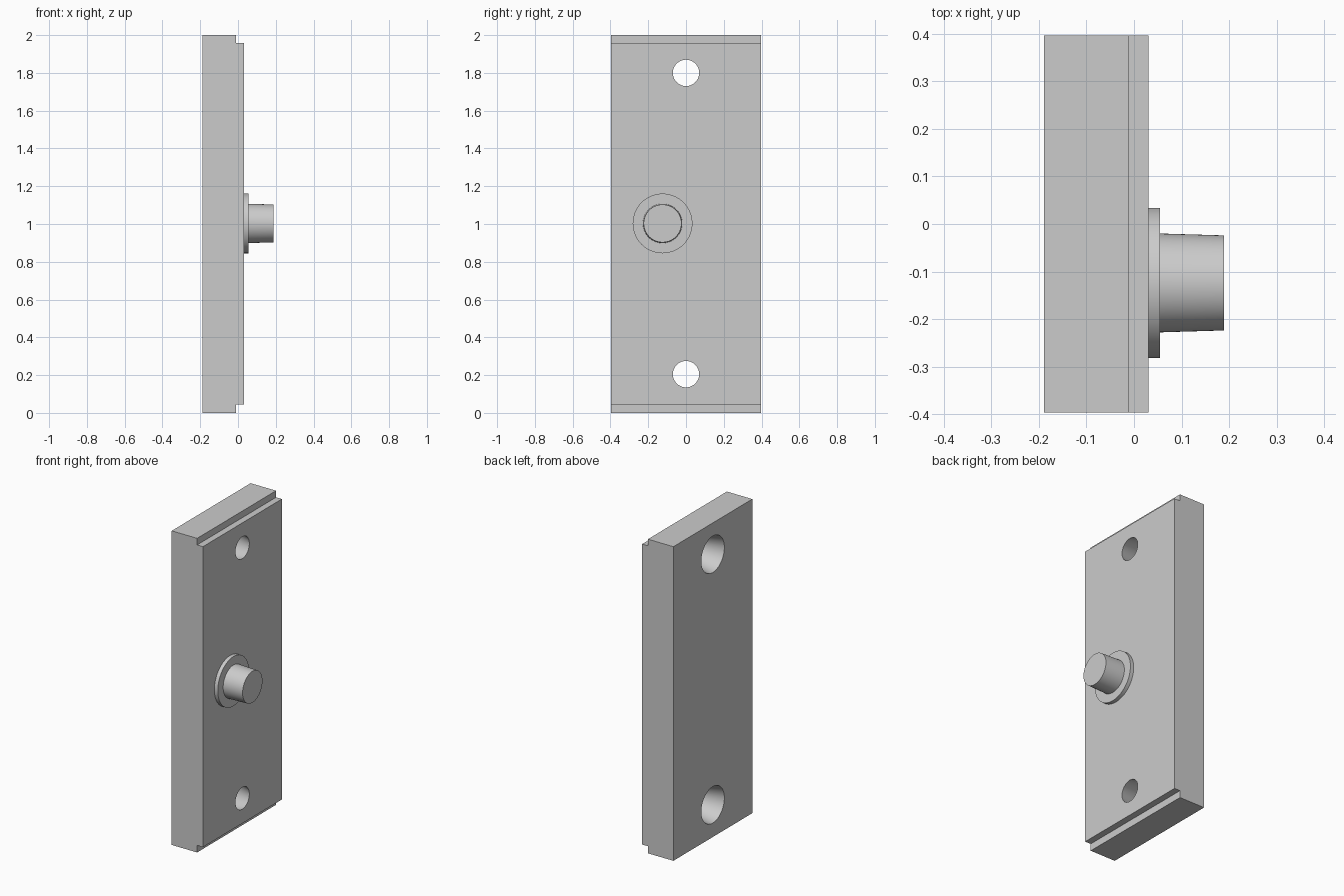
import bpy
import bmesh
from math import radians, pi

if "Cube" in bpy.data.objects:
    bpy.data.objects.remove(bpy.data.objects["Cube"], do_unlink=True)

GREY = (0.6, 0.6, 0.6, 1.0)
metal = bpy.data.materials.new("plain_grey")
metal.use_nodes = True
metal.diffuse_color = GREY
metal.node_tree.nodes["Principled BSDF"].inputs["Base Color"].default_value = GREY

BACK, STEP, FACE, FLANGE, TIP = -0.189, -0.01, 0.031, 0.055, 0.189
HALF_WIDTH = 0.397


def tapered_cylinder(name, x0, x1, r0, r1, y, z):
    """Round part along x, with radius r0 at x0 and r1 at x1."""
    bpy.ops.mesh.primitive_cone_add(vertices=64, radius1=r0, radius2=r1, depth=x1 - x0,
                                    location=((x0 + x1) / 2, y, z), rotation=(0, pi / 2, 0))
    obj = bpy.context.object
    obj.name = name
    obj.data.materials.append(metal)
    bpy.ops.object.shade_smooth_by_angle(angle=radians(30))
    return obj


# Plate: stepped side profile extruded across the width
profile = [(BACK, 0), (STEP, 0), (STEP, 0.045), (FACE, 0.045),
           (FACE, 1.958), (STEP, 1.958), (STEP, 2), (BACK, 2)]
bm = bmesh.new()
side = bm.faces.new([bm.verts.new((x, -HALF_WIDTH, z)) for x, z in profile])
extruded = bmesh.ops.extrude_face_region(bm, geom=[side])
moved = [v for v in extruded["geom"] if isinstance(v, bmesh.types.BMVert)]
bmesh.ops.translate(bm, verts=moved, vec=(0, 2 * HALF_WIDTH, 0))
bmesh.ops.recalc_face_normals(bm, faces=bm.faces)
mesh = bpy.data.meshes.new("mounting_plate")
bm.to_mesh(mesh)
bm.free()
plate = bpy.data.objects.new("mounting_plate", mesh)
bpy.context.collection.objects.link(plate)
mesh.materials.append(metal)

# Tapered screw holes, wider at the back
for z in (0.205, 1.8):
    cutter = tapered_cylinder("hole_cutter", BACK - 0.02, FACE + 0.02, 0.12, 0.0655, 0, z)
    cutter.hide_render = True
    cut = plate.modifiers.new("screw_hole", "BOOLEAN")
    cut.operation = "DIFFERENCE"
    cut.solver = "EXACT"
    cut.object = cutter
    bpy.ops.object.select_all(action="DESELECT")
    plate.select_set(True)
    bpy.context.view_layer.objects.active = plate
    bpy.ops.object.modifier_apply(modifier=cut.name)
    bpy.data.objects.remove(cutter, do_unlink=True)
bpy.ops.object.shade_smooth_by_angle(angle=radians(30))

# Flange and slightly tapered pin
tapered_cylinder("pin_flange", FACE, FLANGE, 0.158, 0.158, -0.124, 1.003)
tapered_cylinder("pin", FLANGE, TIP, 0.104, 0.1, -0.124, 1.003)
